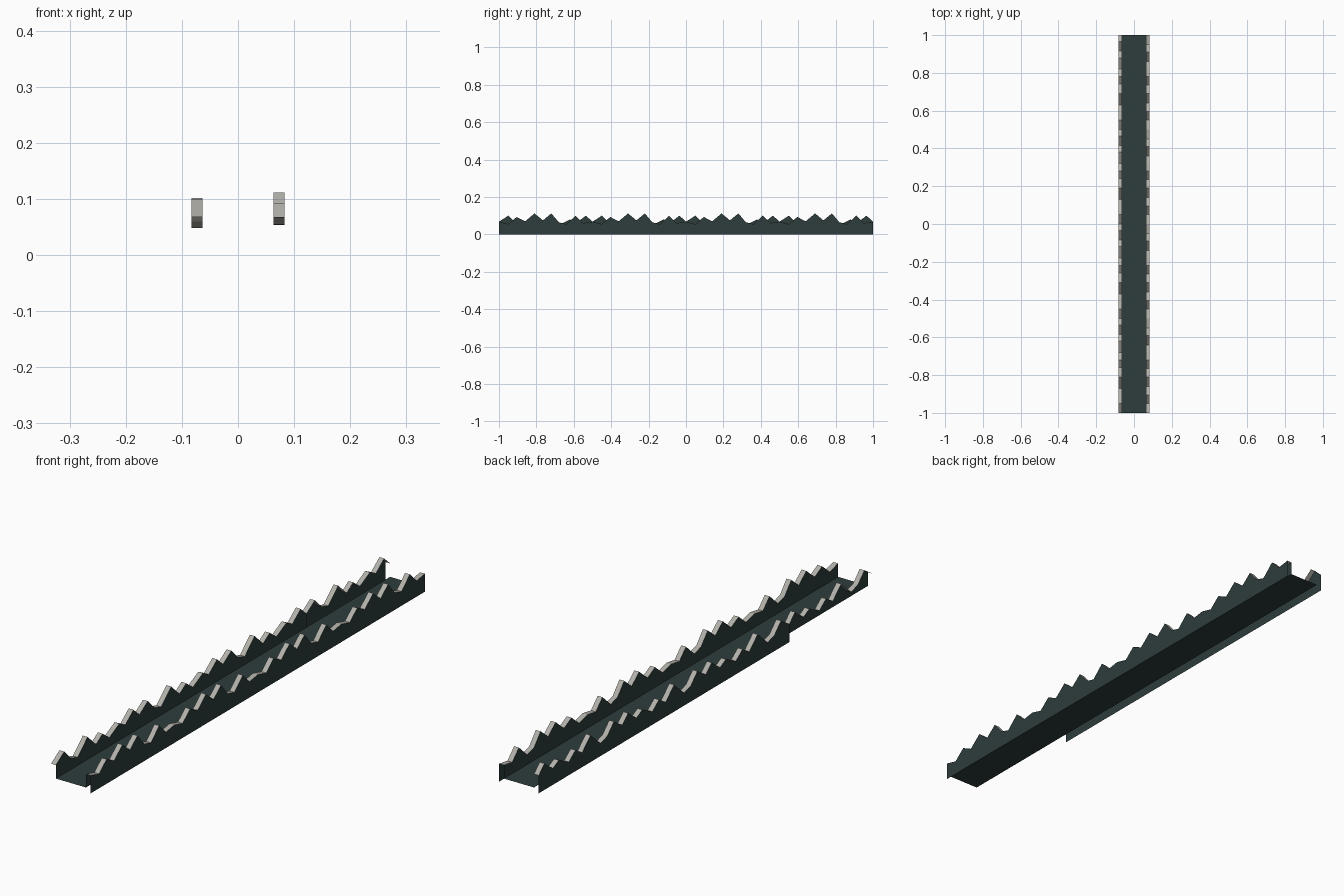
import bpy

if "Cube" in bpy.data.objects:
    bpy.data.objects.remove(bpy.data.objects["Cube"])

def lin(c):
    c /= 255
    return c / 12.92 if c <= 0.04045 else ((c + 0.055) / 1.055) ** 2.4

def material(name, r, g, b):
    m = bpy.data.materials.new(name)
    m.diffuse_color = (lin(r), lin(g), lin(b), 1)
    m.use_nodes = True
    m.node_tree.nodes["Principled BSDF"].inputs["Base Color"].default_value = m.diffuse_color
    return m

TEAL = material("dark teal", 46, 61, 60)
GREY = material("light grey", 178, 176, 169)
IN, OUT, FLOOR = 0.063, 0.083, 0.017

# Jagged crest of one half-unit module: (distance along y, height)
RIGHT = [(0, .068), (.05, .055), (.095, .093), (.14, .07), (.19, .112), (.235, .075),
         (.28, .112), (.32, .065), (.36, .054), (.41, .1), (.45, .06)]
LEFT = [(0, .068), (.05, .1), (.09, .06), (.13, .048), (.19, .102), (.24, .055),
        (.28, .08), (.32, .05), (.38, .08), (.415, .062), (.465, .1)]

def crest(module, start, end):
    """Repeat the module every half unit from start to end."""
    pts = []
    for i in range(round((end - start) / 0.5)):
        pts += [(start + i * 0.5 + y, z) for y, z in module]
    return pts + [(end, module[0][1])]

def strip(name, a, b, mat):
    """Ribbon of quads between two matching rows of points."""
    n = len(a)
    me = bpy.data.meshes.new(name)
    me.from_pydata(a + b, [], [(i, i + 1, n + i + 1, n + i) for i in range(n - 1)])
    me.materials.append(mat)
    ob = bpy.data.objects.new(name, me)
    bpy.context.collection.objects.link(ob)
    return ob

def wall(name, x, base, pts):
    strip(name, [(x, y, base) for y, z in pts], [(x, y, z) for y, z in pts], TEAL)

def cap(name, x0, x1, pts):
    strip(name, [(x0, y, z) for y, z in pts], [(x1, y, z) for y, z in pts], GREY)

# Channel floor
strip("floor", [(-IN, -1, FLOOR), (-IN, 1, FLOOR)], [(IN, -1, FLOOR), (IN, 1, FLOOR)], TEAL)

# Right bank
wall("right_outer_wall", OUT, 0, crest(RIGHT, -1, 1))
wall("right_inner_wall", IN, FLOOR, crest(RIGHT, -1, 1))
cap("right_crest", IN, OUT, crest(RIGHT, -1, 1))

# Left bank: the outer skin stops short at the front, the inner skin at the back
wall("left_outer_wall", -OUT, 0, crest(LEFT, -.5, 1))
wall("left_inner_wall", -IN, FLOOR, crest(LEFT, -1, .5))
cap("left_crest", -OUT, -IN, crest(LEFT, -1, 1))
